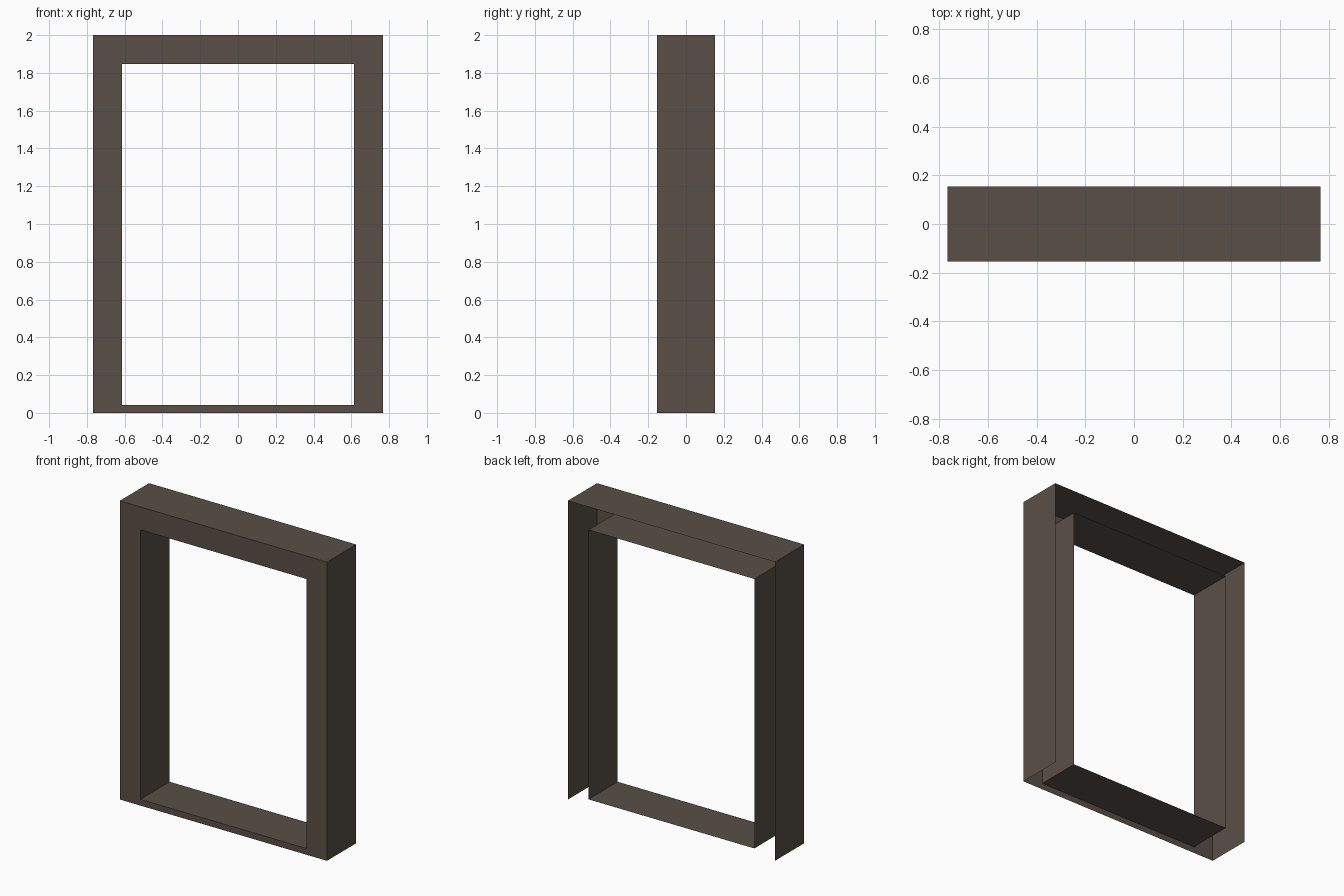
import bpy
import bmesh

if "Cube" in bpy.data.objects:
    bpy.data.objects.remove(bpy.data.objects["Cube"])

W, H, D = 0.767, 2.0, 0.154          # half width, height, half depth
IW, IB, IT = 0.614, 0.042, 1.846     # opening half width, bottom, top

mat = bpy.data.materials.new("dark_brown")
mat.diffuse_color = (0.10, 0.078, 0.063, 1.0)
mat.use_nodes = True
mat.node_tree.nodes["Principled BSDF"].inputs["Base Color"].default_value = mat.diffuse_color

bm = bmesh.new()


def rect(w, z0, z1, y):
    return [bm.verts.new((x, y, z)) for x, z in ((-w, z0), (w, z0), (w, z1), (-w, z1))]


outer_f, outer_b = rect(W, 0, H, -D), rect(W, 0, H, D)
inner_f, inner_b = rect(IW, IB, IT, -D), rect(IW, IB, IT, D)

for i in range(4):
    j = (i + 1) % 4
    # front trim
    bm.faces.new((outer_f[i], outer_f[j], inner_f[j], inner_f[i]))
    # lining of the opening
    bm.faces.new((inner_f[i], inner_f[j], inner_b[j], inner_b[i]))
    # outer sides and top; the underside and back stay open
    if i != 0:
        bm.faces.new((outer_f[j], outer_f[i], outer_b[i], outer_b[j]))

mesh = bpy.data.meshes.new("door_frame")
bm.to_mesh(mesh)
bm.free()
mesh.materials.append(mat)
frame = bpy.data.objects.new("door_frame", mesh)
bpy.context.collection.objects.link(frame)
